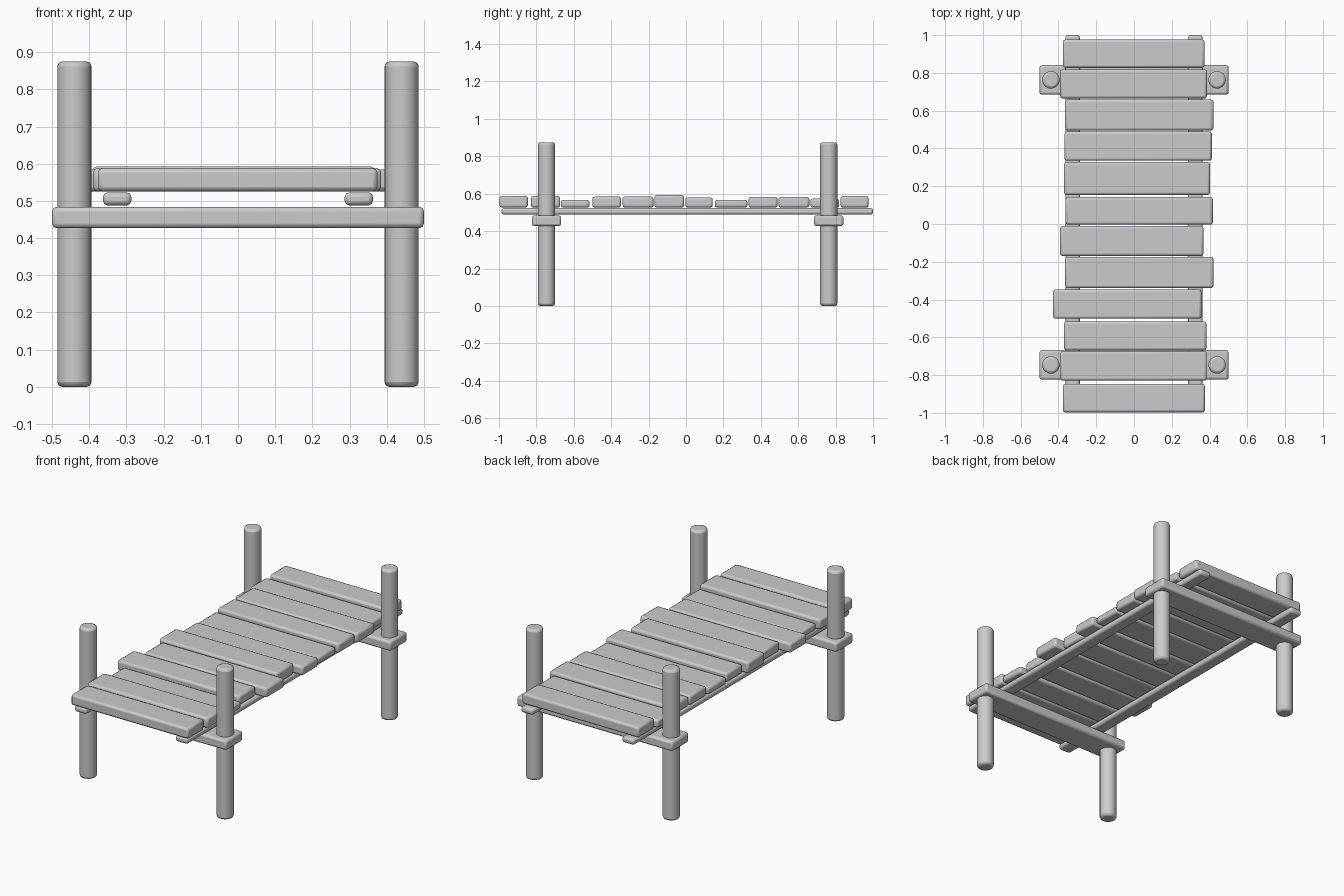
import bpy, math

if "Cube" in bpy.data.objects:
    bpy.data.objects.remove(bpy.data.objects["Cube"])


def finish(obj, name, bevel):
    obj.name = name
    m = obj.modifiers.new("bevel", 'BEVEL')
    m.width = bevel
    m.segments = 2
    m.limit_method = 'ANGLE'
    m.angle_limit = math.radians(40)
    bpy.ops.object.shade_smooth_by_angle(angle=math.radians(35))
    return obj


def box(name, x0, x1, y0, y1, z0, z1, bevel=0.012):
    bpy.ops.mesh.primitive_cube_add(
        size=1, location=((x0 + x1) / 2, (y0 + y1) / 2, (z0 + z1) / 2))
    obj = bpy.context.object
    obj.scale = (x1 - x0, y1 - y0, z1 - z0)
    bpy.ops.object.transform_apply(location=False, rotation=False, scale=True)
    return finish(obj, name, bevel)


# Round posts and the cross beams joining each pair
for end, y in (("front", -0.746), ("back", 0.763)):
    for side, x in (("left", -0.44), ("right", 0.44)):
        bpy.ops.mesh.primitive_cylinder_add(
            vertices=24, radius=0.046, depth=0.875, location=(x, y, 0.4375))
        finish(bpy.context.object, f"{end}_{side}_post", 0.013)
    box(f"{end}_cross_beam", -0.5, 0.5, y - 0.078, y + 0.078, 0.427, 0.484)

# Long stringers under the deck
for side, s in (("left", -1), ("right", 1)):
    x = s * 0.325
    box(f"{side}_stringer", x - 0.038, x + 0.038, -0.986, 1.0, 0.488, 0.523)

# Uneven deck planks: x start, x end, y start, y end, top height
planks = [
    (-0.377, 0.375, -0.997, -0.846, 0.588),
    (-0.390, 0.385, -0.829, -0.673, 0.588),
    (-0.370, 0.383, -0.669, -0.517, 0.567),
    (-0.428, 0.357, -0.501, -0.347, 0.584),
    (-0.365, 0.420, -0.339, -0.174, 0.584),
    (-0.391, 0.367, -0.169, -0.011, 0.593),
    (-0.362, 0.417, -0.003, 0.143, 0.580),
    (-0.370, 0.402, 0.154, 0.328, 0.567),
    (-0.368, 0.412, 0.335, 0.489, 0.583),
    (-0.365, 0.420, 0.495, 0.659, 0.583),
    (-0.391, 0.386, 0.665, 0.819, 0.573),
    (-0.377, 0.373, 0.827, 0.976, 0.588),
]
for i, (x0, x1, y0, y1, top) in enumerate(planks, 1):
    box(f"deck_plank_{i}", x0, x1, y0, y1, 0.526, top)
